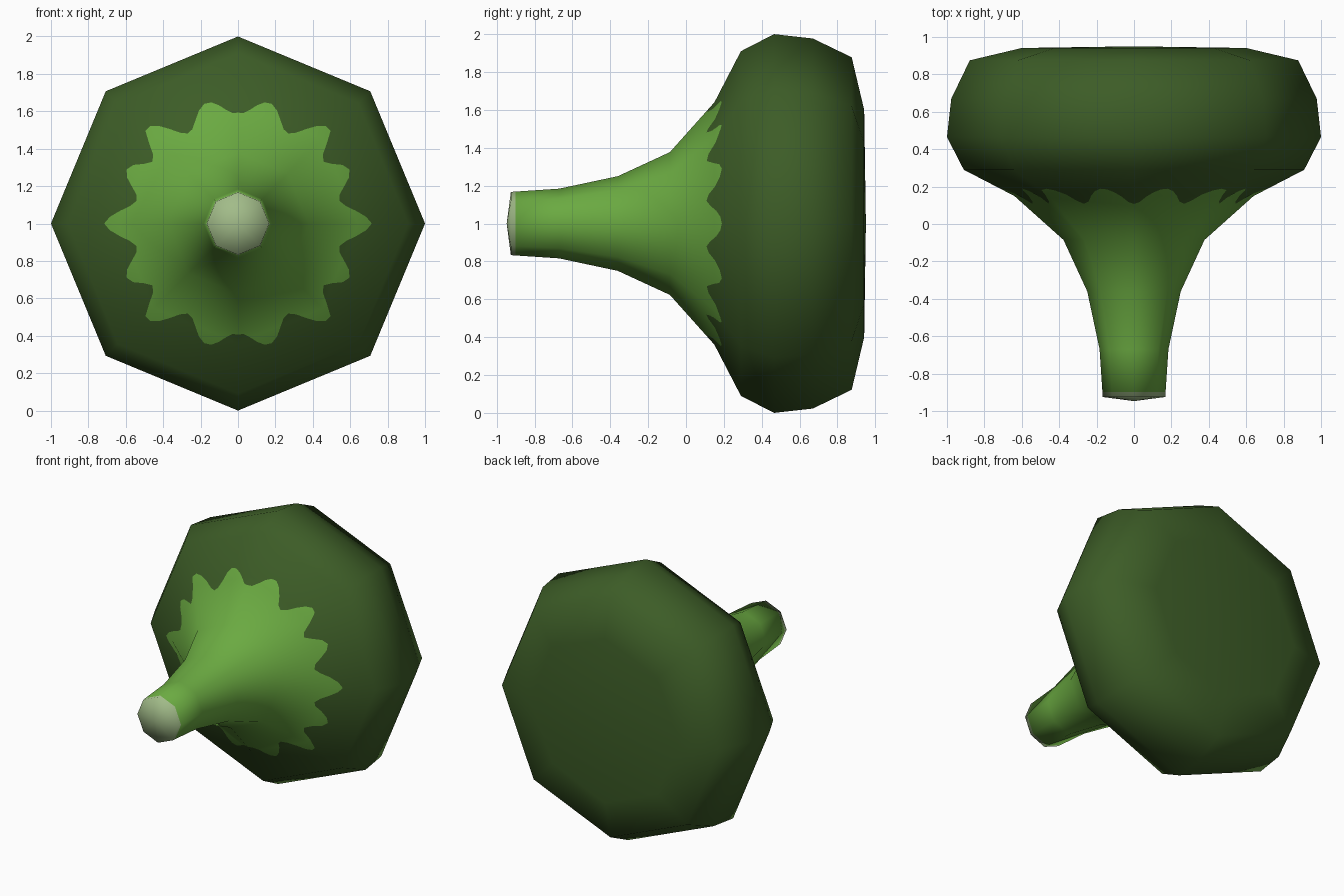
import bpy, bmesh, math
from mathutils import Vector

if "Cube" in bpy.data.objects:
    bpy.data.objects.remove(bpy.data.objects["Cube"])

# Lathe profile along the y axis: (y, radius), stem tip to back of head
PROFILE = [(-0.947, 0), (-0.925, 0.167), (-0.67, 0.184), (-0.36, 0.25),
           (-0.085, 0.377), (0.15, 0.64), (0.29, 0.91), (0.465, 1.0),
           (0.67, 0.977), (0.875, 0.878), (0.941, 0.6), (0.95, 0)]
LAST = len(PROFILE) - 1
SIDES, SUB = 8, 14
COLS = SIDES * SUB
TIPS = [0, 26, 47.5, 75, 105]      # angles of the scallop tips in one quarter


def material(name, rgb):
    m = bpy.data.materials.new(name)
    m.diffuse_color = (*rgb, 1)
    m.use_nodes = True
    m.node_tree.nodes["Principled BSDF"].inputs["Base Color"].default_value = m.diffuse_color
    return m


def profile_normal(i):
    """Averaged (radial, axial) normal at a profile point."""
    if i == 0:
        return Vector((0, -1))
    if i == LAST:
        return Vector((0, 1))
    n = Vector((0, 0))
    for a, b in ((i - 1, i), (i, i + 1)):
        dy, dr = PROFILE[b][0] - PROFILE[a][0], PROFILE[b][1] - PROFILE[a][1]
        n += Vector((dy, -dr)).normalized()
    return n.normalized()


def corner(i, side):
    a = 2 * math.pi * side / SIDES
    c, s = math.cos(a), math.sin(a)
    y, r = PROFILE[i]
    n = profile_normal(i)
    return Vector((r * c, y, 1 + r * s)), Vector((n.x * c, n.y, n.x * s))


def surface(t, col):
    """Point and smooth normal on the eight-sided lathe."""
    i = min(int(t), LAST - 1)
    f, side, u = t - i, col // SUB, (col % SUB) / SUB
    p, n = Vector(), Vector()
    for ii, wi in ((i, 1 - f), (i + 1, f)):
        for ss, ws in ((side, 1 - u), (side + 1, u)):
            cp, cn = corner(ii, ss)
            p += cp * wi * ws
            n += cn * wi * ws
    return p, n.normalized()


def scallop(col):
    """Wavy border between the stem and the head."""
    p, _ = surface(5, col)
    a = math.degrees(math.atan2(abs(p.z - 1), abs(p.x)))
    for lo, hi in zip(TIPS, TIPS[1:]):
        if lo <= a <= hi:
            return 5.05 + 0.23 * math.cos(2 * math.pi * (a - lo) / (hi - lo))


def lathe(name, rings, mat):
    """Skin a list of rings; each ring is a profile position or a function."""
    bm = bmesh.new()
    layer = bm.verts.layers.float_vector.new("smooth_normal")
    grid = []
    for ring in rings:
        row = []
        for c in range(COLS):
            p, n = surface(ring(c) if callable(ring) else ring, c)
            v = bm.verts.new(p)
            v[layer] = n
            row.append(v)
        grid.append(row)
    for a, b in zip(grid, grid[1:]):
        for c in range(COLS):
            d = (c + 1) % COLS
            bm.faces.new((a[c], a[d], b[d], b[c])).smooth = True
    bmesh.ops.remove_doubles(bm, verts=bm.verts, dist=1e-5)
    me = bpy.data.meshes.new(name)
    normals = [tuple(v[layer]) for v in bm.verts]
    bm.to_mesh(me)
    bm.free()
    me.attributes.remove(me.attributes["smooth_normal"])
    me.materials.append(mat)
    me.normals_split_custom_set_from_vertices(normals)
    ob = bpy.data.objects.new(name, me)
    bpy.context.collection.objects.link(ob)
    return ob


pale = material("pale cut green", (0.36, 0.50, 0.25))
light = material("stem green", (0.145, 0.40, 0.053))
dark = material("head green", (0.046, 0.108, 0.020))

# Pale cut end of the stem
lathe("stem_cut_end", [0, 1, 1.1], pale)
# Flaring stem with scalloped border
lathe("stem", [1.1, 2, 3, 4, lambda c: min(5, scallop(c)), scallop], light)
# Dark rounded head
lathe("floret_head", [scallop, lambda c: max(5, scallop(c))] + list(range(6, LAST + 1)), dark)
